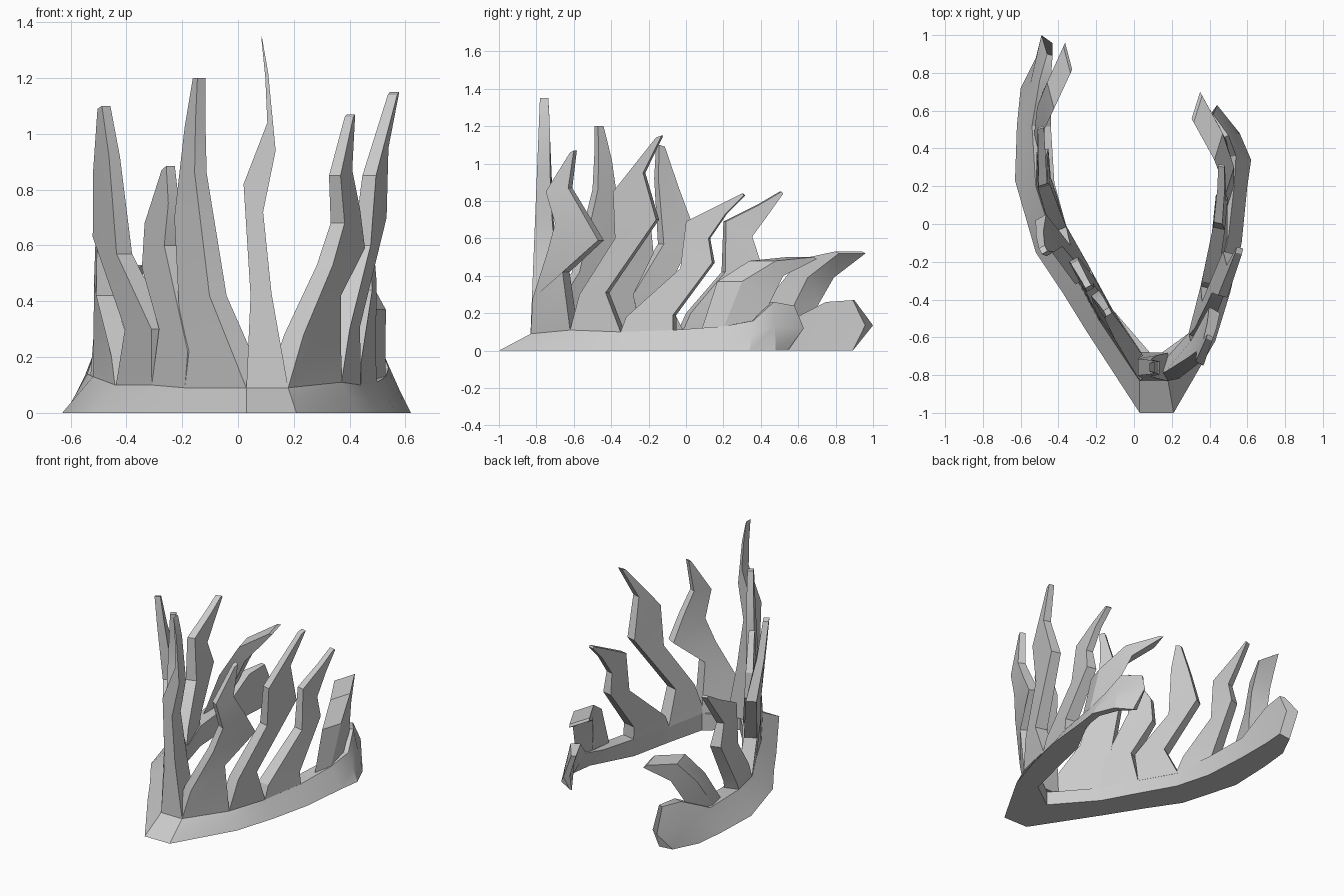
import bpy, math
from mathutils import Vector

if "Cube" in bpy.data.objects:
    bpy.data.objects.remove(bpy.data.objects["Cube"])


def make_object(name, verts, faces):
    mesh = bpy.data.meshes.new(name)
    mesh.from_pydata([tuple(v) for v in verts], [], faces)
    mesh.update()
    ob = bpy.data.objects.new(name, mesh)
    bpy.context.collection.objects.link(ob)
    bpy.ops.object.select_all(action='DESELECT')
    ob.select_set(True)
    bpy.context.view_layer.objects.active = ob
    bpy.ops.object.mode_set(mode='EDIT')
    bpy.ops.mesh.select_all(action='SELECT')
    bpy.ops.mesh.normals_make_consistent(inside=False)
    bpy.ops.object.mode_set(mode='OBJECT')
    bpy.ops.object.shade_smooth_by_angle(angle=math.radians(25))
    return ob


def loft(name, sections):
    # skin equal-sized rings and cap both ends
    n = len(sections[0])
    verts = [v for s in sections for v in s]
    faces = [(i * n + j, i * n + (j + 1) % n, (i + 1) * n + (j + 1) % n, (i + 1) * n + j)
             for i in range(len(sections) - 1) for j in range(n)]
    faces += [tuple(range(n)), tuple(range(len(verts) - n, len(verts)))]
    return make_object(name, verts, faces)


# base band stations: foot x, foot y, ledge x, ledge y, ledge z, thickness
band = [(-.52, .88, -.46, .90, .27, .03), (-.60, .72, -.50, .76, .26, .06), (-.62, .52, -.54, .52, .14, .1),
        (-.63, .23, -.52, .20, .13, .1), (-.52, -.15, -.44, -.05, .10, .09), (-.38, -.36, -.31, -.28, .10, .09),
        (-.25, -.57, -.19, -.50, .09, .09), (.03, -1, .03, -.83, .09, .14), (.21, -1, .18, -.83, .09, .14),
        (.43, -.62, .37, -.62, .11, .09), (.51, -.36, .44, -.35, .10, .09), (.57, -.10, .50, -.07, .11, .09),
        (.60, .20, .53, .20, .13, .08), (.62, .34, .54, .36, .16, .07), (.56, .48, .50, .47, .26, .06),
        (.46, .54, .42, .58, .24, .03)]
ledge = [Vector(b[2:5]) for b in band]
last = len(band) - 1
sections = []
for i, (ox, oy, lx, ly, lz, t) in enumerate(band):
    d = ledge[min(i + 1, last)] - ledge[max(i - 1, 0)]
    inward = Vector((-d.y, d.x, 0)).normalized() * t
    foot, top = Vector((ox, oy, 0)), ledge[i]
    inner = top + inward
    inner_foot = Vector((inner.x, inner.y, 0))
    if i >= 12:     # underside narrows along the right arm
        inner_foot = foot.lerp(inner_foot, .35)
    bulge = Vector((0, .11 if i == 0 else .07 if i == last else 0, 0))
    sections.append([foot, (foot + top) / 2 + bulge, top, inner,
                     (inner + inner_foot) / 2 + bulge * .6, inner_foot])
loft("base_band", sections)

# plan curve of each side wall: (y, x)
wall_right = [(-.83, .18), (-.62, .37), (-.35, .44), (-.07, .50), (.22, .53), (.36, .53), (.5, .46), (.7, .35)]
wall_left = [(-.83, .03), (-.5, -.19), (-.28, -.31), (-.05, -.44), (.2, -.52), (.5, -.53), (.64, -.51), (.97, -.36)]


def wall_x(wall, y):
    y = max(wall[0][0], min(wall[-1][0], y))
    for (y0, x0), (y1, x1) in zip(wall, wall[1:]):
        if y <= y1:
            return x0 + (x1 - x0) * (y - y0) / (y1 - y0)


def flame(name, rungs, place, t0=.09, t1=.035, n=None):
    # each rung: front edge position, z, back edge position, z
    a, b = place(rungs[0][0], .5), place(rungs[0][2], .5)
    if n is None:
        n = Vector((-(b - a).y, (b - a).x, 0)).normalized()
        if n.dot(Vector((0, .2, 0)) - a) < 0:
            n = -n
    z0, z1 = rungs[0][1], rungs[-1][1]
    secs = []
    for s0, h0, s1, h1 in rungs:
        p, q = place(s0, h0), place(s1, h1)
        t = n * (t0 + (t1 - t0) * (h0 - z0) / (z1 - z0))
        secs.append([p, q, q + t, p + t])
    loft(name, secs)


def on_wall(wall, lean, tip):
    return lambda y, z: Vector((wall_x(wall, y) + lean * (z - .1) / (tip - .1), y, z))


def twisting(y, z):
    # first right flame turns from the corner towards the side
    k = max(0, min(1, (z - .1) / .6))
    return Vector((wall_x(wall_right, y) * (1 - k) + (.63 + .35 * y) * k, y, z))


# centre front flame
flame("front_flame", [(.03, .09, .18, .09), (.045, .42, .12, .43), (.02, .82, .09, .72),
                      (.105, 1.04, .135, .94), (.098, 1.2, .108, 1.22), (.083, 1.35, .087, 1.34)],
      lambda x, z: Vector((x, -.835 + .04 * z, z)), .15, .045)

# right side flames, front to back: lean at the tip, then rungs
right = [
    (.07, [(-.83, .09, -.62, .11), (-.82, .28, -.66, .42), (-.74, .53, -.47, .59),
           (-.70, .68, -.55, .73), (-.75, .85, -.63, .87), (-.62, 1.06, -.60, 1.07)]),
    (.09, [(-.62, .11, -.35, .10), (-.57, .30, -.43, .31), (-.38, .60, -.16, .70),
           (-.39, .85, -.23, .95), (-.16, 1.14, -.13, 1.15)]),
    (-.05, [(-.35, .10, -.07, .11), (-.32, .18, -.07, .19), (-.03, .44, .14, .47),
            (0, .69, .12, .60), (.18, .78, .21, .73), (.30, .84, .31, .83)]),
    (0, [(.20, .12, .40, .15), (.30, .37, .46, .28), (.48, .48, .52, .40), (.68, .50, .70, .49)])]

# left side flames, front to back
left = [
    (.05, [(-.83, .09, -.50, .09), (-.61, .42, -.46, .25), (-.50, .86, -.38, .70),
           (-.49, 1.05, -.42, 1.02), (-.49, 1.20, -.46, 1.20)]),
    (.02, [(-.50, .09, -.28, .09), (-.51, .22, -.32, .30), (-.34, .60, -.20, .52),
           (-.36, .75, -.21, .68), (-.34, .885, -.31, .87)]),
    (-.11, [(-.28, .09, -.05, .09), (-.32, .30, -.15, .30), (-.15, .57, .02, .63),
            (-.17, .92, -.06, .87), (-.16, 1.10, -.13, 1.09)]),
    (.02, [(-.05, .09, .20, .13), (0, .20, .22, .18), (.19, .42, .38, .47),
           (.20, .69, .34, .61), (.38, .78, .43, .73), (.50, .85, .51, .84)]),
    (0, [(.47, .13, .66, .16), (.62, .34, .71, .25), (.75, .49, .79, .39), (.94, .53, .96, .52)])]

for side, wall, flames in (("right", wall_right, right), ("left", wall_left, left)):
    for i, (lean, rungs) in enumerate(flames):
        name = f"{side}_flame_{i + 1}"
        place = on_wall(wall, lean, rungs[-1][1])
        if i == len(flames) - 1:        # broad blades at the arm ends
            flame(name, rungs, place, .12, .15, Vector((-.3 if side == "right" else .25, -.95, 0)))
        else:
            flame(name, rungs, twisting if name == "right_flame_1" else place)
